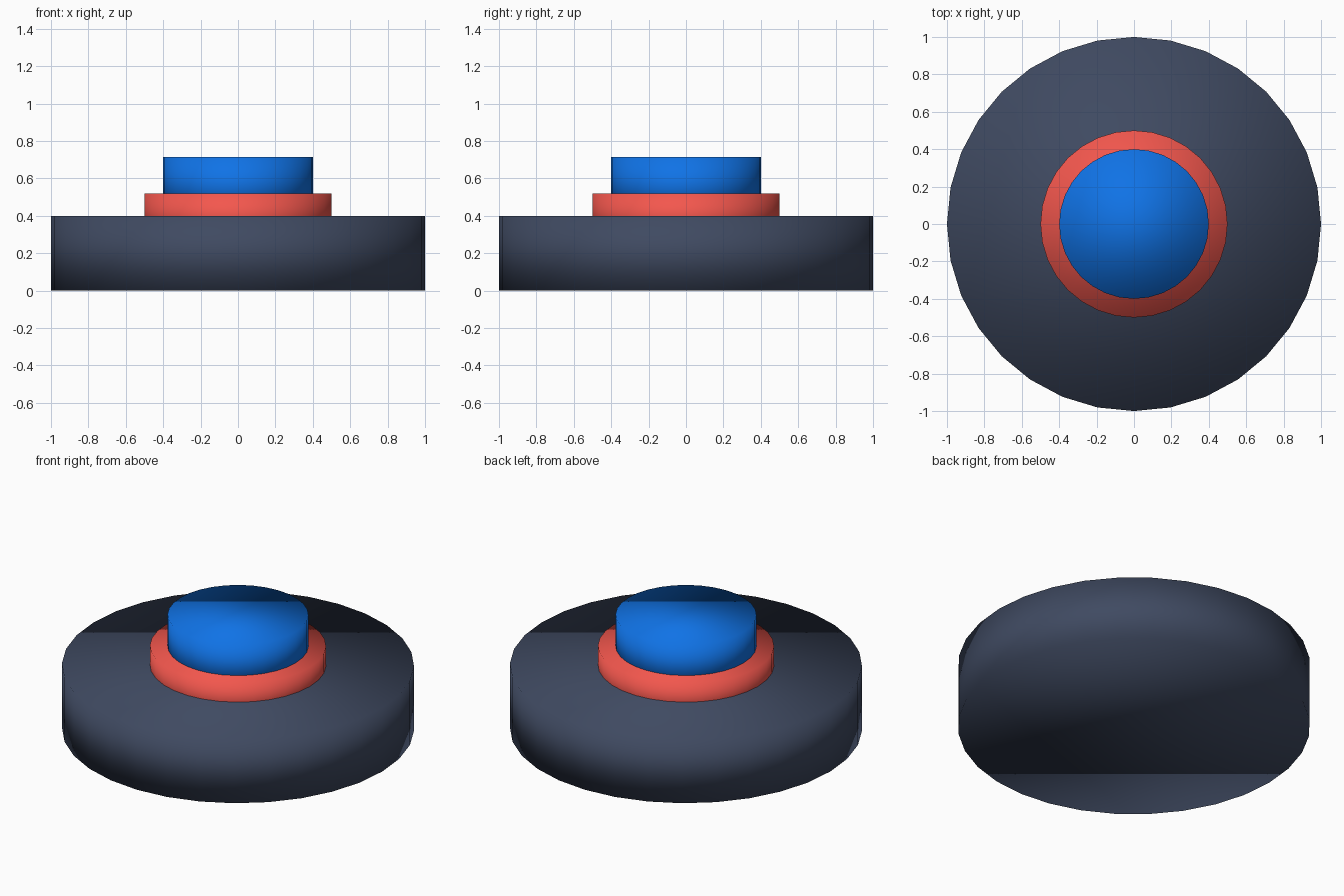
import bpy

if "Cube" in bpy.data.objects:
    bpy.data.objects.remove(bpy.data.objects["Cube"])


def disc(name, radius, bottom, top, color):
    """Smooth-shaded 32-sided cylinder between two heights."""
    bpy.ops.mesh.primitive_cylinder_add(
        vertices=32, radius=radius, depth=top - bottom,
        location=(0, 0, (top + bottom) / 2))
    obj = bpy.context.object
    obj.name = name
    bpy.ops.object.shade_smooth()
    mat = bpy.data.materials.new(name + "_material")
    mat.diffuse_color = (*color, 1)
    mat.use_nodes = True
    mat.node_tree.nodes["Principled BSDF"].inputs["Base Color"].default_value = mat.diffuse_color
    obj.data.materials.append(mat)
    return obj


# Wide dark base
disc("base", 1.0, 0.0, 0.40, (0.05, 0.068, 0.12))
# Red collar, sunk into the base
disc("collar", 0.5, 0.28, 0.52, (0.9, 0.095, 0.075))
# Blue push button, sunk into the collar
disc("button", 0.4, 0.42, 0.715, (0.005, 0.17, 0.79))
